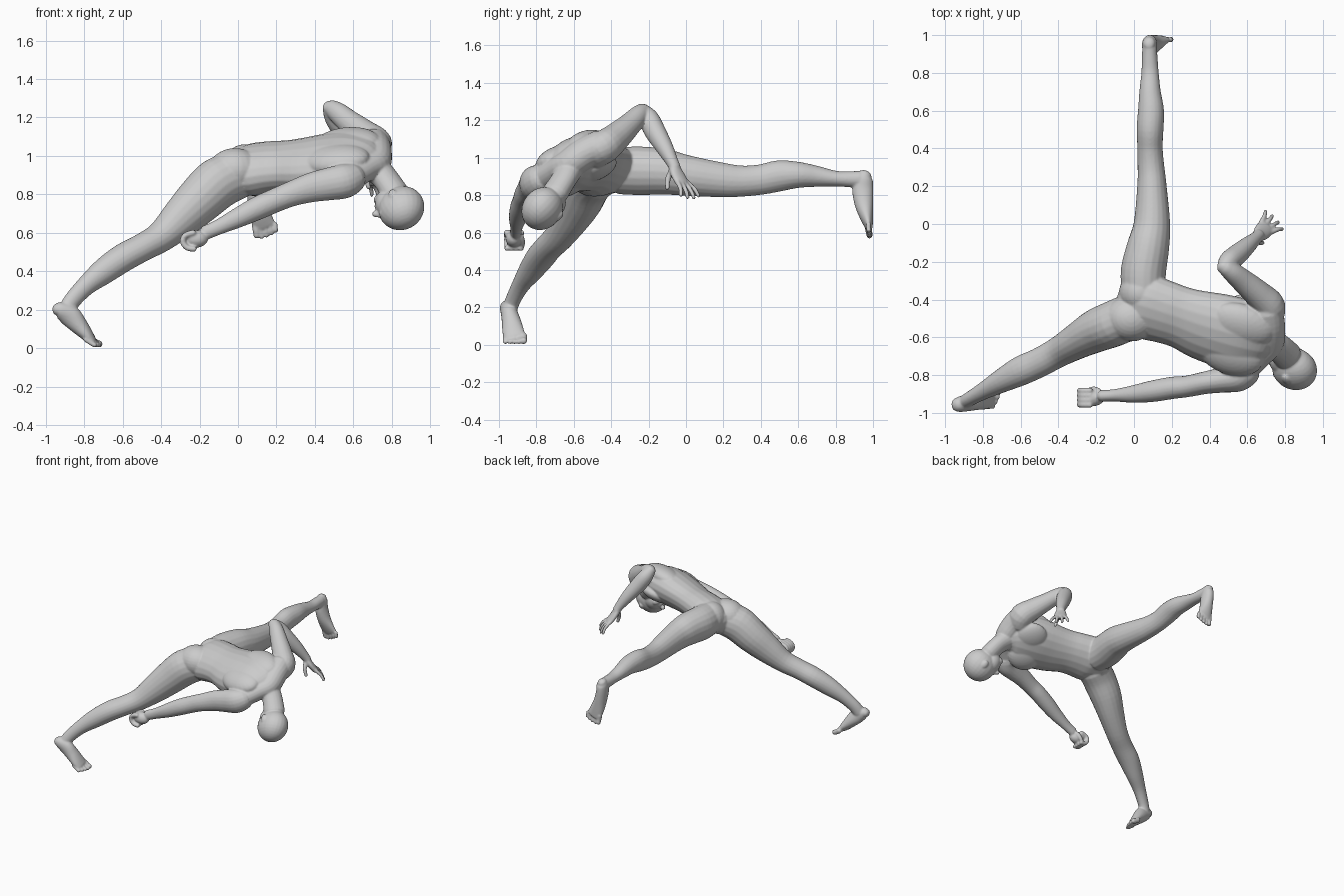
import bpy, bmesh, math
from mathutils import Vector, Matrix

bm = bmesh.new()
N = 20


def catmull(a, b, c, d, t):
    return [0.5 * (2 * q + (r - p) * t + (2 * p - 5 * q + 4 * r - s) * t * t
                   + (3 * q - p - 3 * r + s) * t ** 3) for p, q, r, s in zip(a, b, c, d)]


def limb(keys, side):
    """Smooth elliptical tube; keys are (x, y, z, half width, half thickness)."""
    k = [keys[0]] + list(keys) + [keys[-1]]
    pts = [catmull(*k[i:i + 4], j / 4) for i in range(len(keys) - 1) for j in range(4)]
    pts.append(list(keys[-1]))
    c = [Vector(p[:3]) for p in pts]
    rings = []
    last = len(c) - 1
    for i, p in enumerate(pts):
        t = (c[min(i + 1, last)] - c[max(i - 1, 0)]).normalized()
        u = Vector(side)
        u = (u - t * u.dot(t)).normalized()
        v = t.cross(u)
        row = [(c[i], u * p[3], v * p[4])]
        if i in (0, last):                      # rounded ends
            h = min(p[3], p[4]) * 0.7 * (1 if i else -1)
            for a in (30, 60, 82):
                s, q = math.sin(math.radians(a)), math.cos(math.radians(a))
                row.append((c[i] + t * h * s, u * p[3] * q, v * p[4] * q))
            if i == 0:
                row.reverse()
        rings += row
    vs = [[bm.verts.new(o + u * math.cos(2 * math.pi * j / N) + v * math.sin(2 * math.pi * j / N))
           for j in range(N)] for o, u, v in rings]
    for a, b in zip(vs, vs[1:]):
        for j in range(N):
            bm.faces.new((a[j], a[(j + 1) % N], b[(j + 1) % N], b[j]))
    bm.faces.new(vs[0][::-1])
    bm.faces.new(vs[-1])


def rod(points, r0, r1):
    """Thin tapering digit."""
    n = len(points) - 1
    limb([(*p, r0 + (r1 - r0) * i / n, r0 + (r1 - r0) * i / n) for i, p in enumerate(points)],
         (0.37, 0.71, 0.23))


def blob(center, radii, axes=((1, 0, 0), (0, 1, 0), (0, 0, 1))):
    m = Matrix([Vector(a).normalized() * r for a, r in zip(axes, radii)]).transposed().to_4x4()
    m.translation = center
    bmesh.ops.create_uvsphere(bm, u_segments=24, v_segments=16, radius=1, matrix=m)


# torso, with its own axes: along the spine, toward the raised side, out of the back
R = Vector((.31, .83, .46)).normalized()
S = Vector((.94, -.33, .04)).normalized()
B = S.cross(R)
limb([(-.02, -.41, .90, .13, .10), (.06, -.435, .925, .18, .124), (.16, -.465, .942, .176, .122),
      (.25, -.495, .95, .174, .118), (.36, -.535, .957, .194, .126), (.48, -.568, .967, .206, .137),
      (.58, -.595, .972, .203, .135), (.66, -.62, .966, .16, .115), (.71, -.64, .95, .09, .08)], R)
# chest and shoulder blades
for s in (-1, 1):
    o = Vector((.55, -.583, .965))
    blob(o + R * .09 * s - B * .075, (.12, .115, .055), (S, R, B))
    blob(o + R * .09 * s + B * .064, (.18, .12, .075), (S, R, B))
# shoulder slopes
limb([(.575, -.78, .88, .07, .07), (.66, -.69, .935, .075, .07), (.715, -.625, .965, .08, .08),
      (.715, -.54, 1.025, .085, .085), (.705, -.46, 1.06, .085, .088)], S)
# buttocks
blob((-.015, -.5, .925), (.14, .122, .115))
blob((.035, -.365, .94), (.115, .115, .12))

# neck
limb([(.69, -.62, .955, .085, .08), (.76, -.65, .89, .075, .064), (.815, -.7, .81, .078, .066)], R)
# head, with its own axes: face, side, crown
F = Vector((-.9, .12, -.4)).normalized()
L = Vector((.36, .73, -.58))
L = (L - F * L.dot(F)).normalized()
U = F.cross(L)
H = Vector((.85, -.768, .728))
AX = (F, L, U)


def on_head(f, l, u):
    return H + F * f + L * l + U * u


blob(H, (.122, .104, .12), AX)
blob(on_head(.055, 0, -.06), (.072, .074, .085), AX)
blob(on_head(.095, 0, -.112), (.032, .04, .028), AX)
blob(on_head(.108, 0, -.075), (.026, .03, .02), AX)
rod([on_head(.108, 0, 0), on_head(.132, 0, -.028), on_head(.142, 0, -.04)], .011, .018)
blob(on_head(.1, 0, .018), (.02, .06, .014), AX)
for s in (-1, 1):
    blob(on_head(.005, .1 * s, -.025), (.022, .013, .032), AX)

# raised leg and foot
limb([(.05, -.36, .93, .115, .125), (.05, -.25, .93, .12, .13), (.075, -.12, .925, .112, .123),
      (.095, 0, .905, .097, .109), (.095, .2, .88, .078, .092), (.09, .3, .875, .071, .083),
      (.085, .4, .883, .067, .081), (.085, .5, .903, .071, .083), (.09, .6, .908, .069, .07),
      (.085, .7, .9, .057, .056), (.085, .8, .888, .046, .042), (.083, .88, .885, .042, .043),
      (.083, .93, .885, .039, .045)], (1, 0, 0))
limb([(.08, .958, .91, .032, .036), (.082, .95, .885, .04, .051), (.085, .945, .83, .042, .057),
      (.1, .952, .75, .047, .05), (.12, .966, .68, .056, .035), (.139, .977, .635, .058, .022)], (1, 0, .2))
for i in range(5):
    x = .09 + .0255 * i
    r = .02 if i == 0 else .014
    tip = (.572, .568, .576, .588, .604)[i]
    rod([(x, .976, .645), (x + .004, .976, .615), (x + .008, .982, tip + r * .5)], r, r * .85)

# standing leg and foot
limb([(0, -.48, .9, .12, .125), (-.1, -.525, .86, .122, .135), (-.2, -.565, .77, .115, .125),
      (-.3, -.62, .672, .096, .106), (-.4, -.678, .58, .081, .081), (-.5, -.733, .522, .078, .073),
      (-.6, -.778, .468, .078, .074), (-.7, -.83, .398, .063, .068), (-.79, -.88, .325, .047, .052),
      (-.86, -.92, .25, .039, .046), (-.89, -.94, .2, .039, .046)], (-.45, .9, 0))
limb([(-.945, -.957, .2, .034, .03), (-.925, -.955, .198, .041, .043), (-.875, -.945, .168, .045, .057),
      (-.83, -.933, .12, .052, .048), (-.79, -.925, .075, .058, .035), (-.76, -.915, .042, .058, .023)],
     (.1, 1, .1))
for i in range(5):
    y = -.868 - .0245 * i
    r = .02 if i == 0 else .014
    x = (-.717, -.714, -.72, -.73, -.744)[i]
    rod([(x - .05, y, .047), (x - .02, y, .026), (x, y, r)], r, r * .9)

# lower arm, reaching back along the body
limb([(.595, -.775, .885, .08, .08), (.55, -.81, .868, .078, .09), (.47, -.825, .853, .068, .085),
      (.38, -.84, .835, .06, .077), (.28, -.86, .803, .057, .066), (.2, -.868, .771, .059, .063),
      (.1, -.885, .727, .057, .061), (0, -.9, .678, .047, .052), (-.1, -.907, .63, .033, .04),
      (-.17, -.91, .6, .031, .038)], (0, 1, 0))
# fist
blob((-.22, -.92, .568), (.064, .045, .046))
for i in range(4):
    y = -.957 + .025 * i
    rod([(-.23, y, .6), (-.275, y, .585), (-.287, y, .553), (-.265, y, .522), (-.225, y, .515)], .0165, .014)
rod([(-.19, -.885, .58), (-.215, -.875, .545), (-.245, -.885, .515)], .018, .014)

# upper arm, elbow lifted
limb([(.69, -.49, 1.03, .09, .09), (.715, -.435, 1.06, .086, .09), (.66, -.375, 1.108, .075, .079),
      (.58, -.305, 1.173, .063, .064), (.52, -.255, 1.224, .053, .055), (.485, -.23, 1.25, .043, .043)],
     (.5, .7, 0))
limb([(.475, -.235, 1.257, .037, .037), (.5, -.2, 1.21, .053, .055), (.54, -.168, 1.145, .056, .058),
      (.6, -.115, 1.055, .046, .047), (.645, -.075, .98, .034, .034), (.662, -.058, .945, .033, .029)],
     (.7, -.7, 0))
# open hand
limb([(.655, -.065, .955, .031, .027), (.675, -.045, .91, .046, .024), (.7, -.018, .862, .048, .021)],
     (.7, -.7, 0))
for i, reach in enumerate((.95, 1.08, 1.05, .9)):
    k = -.036 + .024 * i
    a = Vector((.698 + .7 * k, -.02 - .7 * k, .87))
    d = Vector((.047 + .7 * k * .9, .043 - .7 * k * .9, -.08)) * reach
    rod([a, a + d * .55 + Vector((.006, .006, .004)), a + d], .0135, .0105)
rod([(.66, -.075, .93), (.665, -.097, .885), (.68, -.1, .835)], .018, .012)

# fuse every part into one smooth skin
bmesh.ops.recalc_face_normals(bm, faces=bm.faces)
mesh = bpy.data.meshes.new("human_body")
bm.to_mesh(mesh)
bm.free()
body = bpy.data.objects.new("human_body", mesh)
bpy.context.collection.objects.link(body)
skin = body.modifiers.new("skin", 'REMESH')
skin.mode = 'VOXEL'
skin.voxel_size = 0.006
skin.use_smooth_shade = True
relax = body.modifiers.new("relax", 'SMOOTH')
relax.factor = 0.5
relax.iterations = 6
